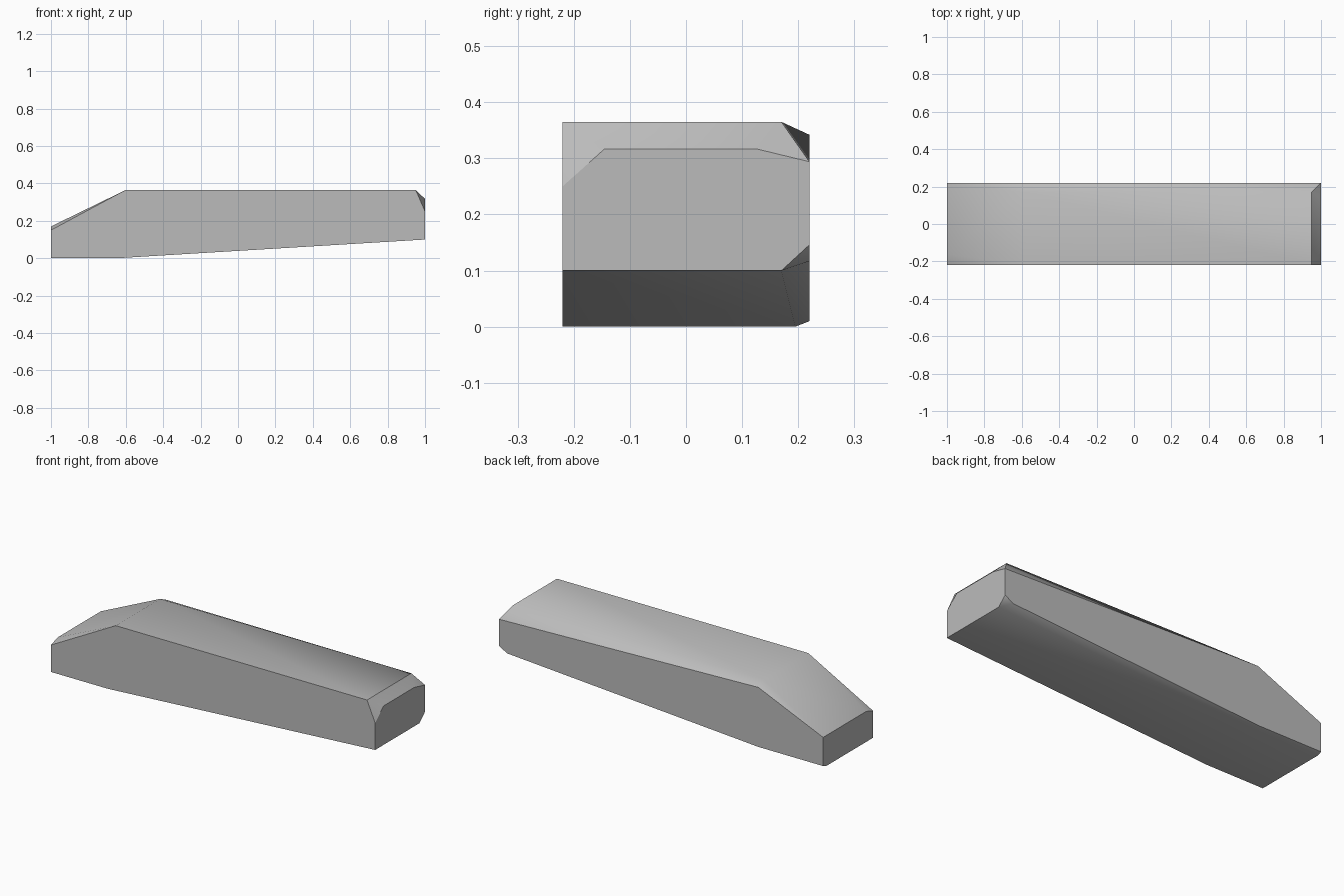
import bpy
import bmesh
import math

# Remove the default cube
default_cube = bpy.data.objects.get("Cube")
if default_cube:
    bpy.data.objects.remove(default_cube, do_unlink=True)


def make_material(name, colour):
    material = bpy.data.materials.new(name)
    material.use_nodes = True
    material.diffuse_color = colour
    material.node_tree.nodes["Principled BSDF"].inputs["Base Color"].default_value = colour
    return material


def make_faceted_block(name, sections, material):
    """Wrap cross-sections, given as (x, [(y, z), ...]), in one faceted skin."""
    bm = bmesh.new()
    for x, outline in sections:
        for y, z in outline:
            bm.verts.new((x, y, z))
    bmesh.ops.convex_hull(bm, input=bm.verts[:])
    bmesh.ops.dissolve_limit(bm, angle_limit=math.radians(1),
                             verts=bm.verts[:], edges=bm.edges[:])
    bmesh.ops.recalc_face_normals(bm, faces=bm.faces[:])
    mesh = bpy.data.meshes.new(name)
    bm.to_mesh(mesh)
    bm.free()
    mesh.materials.append(material)
    block = bpy.data.objects.new(name, mesh)
    bpy.context.collection.objects.link(block)
    return block


# Shared dimensions: the two long sides, the top plane and the back chamfer
front, back = -0.22, 0.22
top = 0.365
chamfer = back - 0.05
foot = back - 0.025

sections = [
    # Low tapered end
    (-1, [(front, 0), (foot, 0), (back, 0.01),
          (back, 0.17), (-0.16, 0.17), (front, 0.15)]),
    # Start of the rising underside
    (-0.65, [(front, 0), (foot, 0)]),
    # Top of the ramp
    (-0.6, [(back, 0.01), (back, 0.342), (chamfer, top), (front, top)]),
    # Rim before the blunt end
    (0.95, [(back, 0.117), (chamfer, top), (front, top)]),
    # Blunt end with clipped corners
    (1, [(front, 0.1), (chamfer, 0.1), (back, 0.146), (back, 0.294),
         (0.125, 0.317), (-0.145, 0.317), (front, 0.25)]),
]

grey = make_material("stone grey", (0.5, 0.5, 0.5, 1))
beam = make_faceted_block("stone_beam", sections, grey)

# Soft shading on shallow bevels, crisp main edges
bpy.ops.object.select_all(action="DESELECT")
beam.select_set(True)
bpy.context.view_layer.objects.active = beam
bpy.ops.object.shade_smooth_by_angle(angle=math.radians(30))
